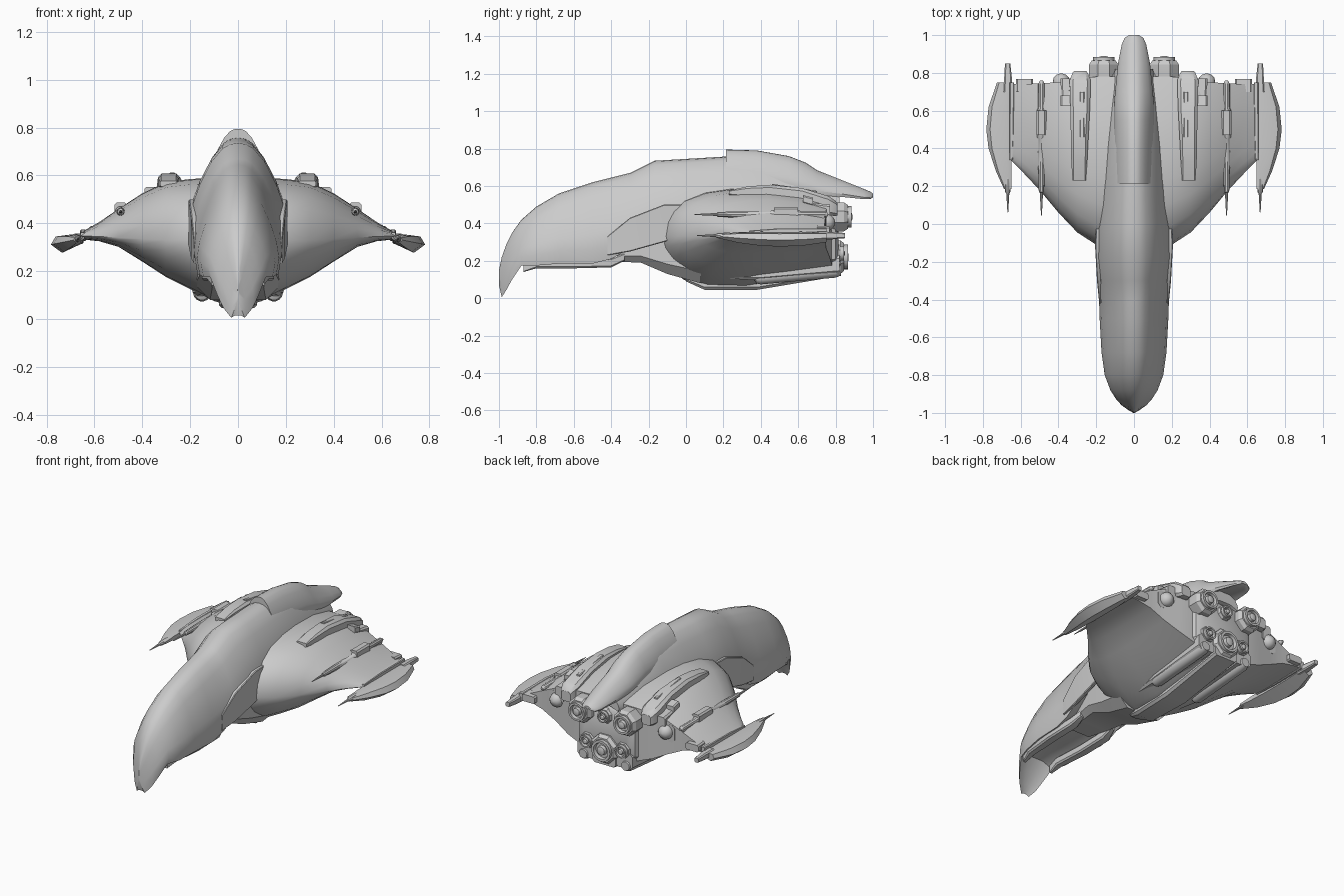
import bpy, bmesh, math


def loft(name, rings, mirror=False):
    """Skin a list of equal-length closed rings and cap both ends."""
    bm = bmesh.new()
    rows = [[bm.verts.new(p) for p in r] for r in rings]
    n = len(rows[0])
    for a, b in zip(rows, rows[1:]):
        for i in range(n):
            j = (i + 1) % n
            bm.faces.new((a[i], a[j], b[j], b[i]))
    bm.faces.new(rows[0])
    bm.faces.new(rows[-1])
    bmesh.ops.remove_doubles(bm, verts=bm.verts, dist=0.0005)
    bmesh.ops.recalc_face_normals(bm, faces=bm.faces)
    me = bpy.data.meshes.new(name)
    bm.to_mesh(me)
    bm.free()
    ob = bpy.data.objects.new(name, me)
    bpy.context.collection.objects.link(ob)
    if mirror:
        ob.modifiers.new("Mirror", 'MIRROR')
    return ob


def octa(y, x, z, hw, hh, c=0.35):
    """Chamfered rectangle standing at depth y."""
    k = c * min(hw, hh)
    pts = [(hw, hh - k), (hw - k, hh), (k - hw, hh), (-hw, hh - k),
           (-hw, k - hh), (k - hw, -hh), (hw - k, -hh), (hw, k - hh)]
    return [(x + a, y, z + b) for a, b in pts]


def block(name, rows, mirror=True):
    return loft(name, [octa(*r) for r in rows], mirror)


def lathe(name, x, z, prof, mirror=True, n=16, tilt=0.0):
    """Turned part along y; prof holds (y, radius)."""
    y0 = prof[0][0]
    rings = []
    for y, r in prof:
        rings.append([(x + r * math.cos(2 * math.pi * i / n), y,
                       z + tilt * (y - y0) + r * math.sin(2 * math.pi * i / n))
                      for i in range(n)])
    return loft(name, rings, mirror)


def hood(y, zt, zb, w, inset=0.03):
    """Arched cross-section with a sharp lower rim and hollowed underside."""
    h = zt - zb
    half = [(.16, .012), (.32, .055), (.56, .2), (.8, .44), (.94, .64), (1, .82),
            (.93, 1.0), (.8, 1 - .3 * inset / h), (.4, 1 - inset / h)]
    r = [(w * a, y, zt - h * b) for a, b in half]
    return ([(0, y, zt)] + r + [(0, y, zb + inset)]
            + [(-a, b, c) for a, b, c in reversed(r)])


# Beaked head and long spine
loft("head_and_spine", [hood(*s) for s in [
    (-1.0, .15, .07, .004, .005), (-.985, .22, .005, .03, .01), (-.96, .29, .045, .065, .02),
    (-.93, .35, .10, .093, .03), (-.88, .42, .175, .125, .03), (-.80, .49, .175, .155, .04),
    (-.68, .56, .185, .172, .04), (-.5, .62, .185, .182, .04), (-.4, .645, .21, .185, .03),
    (-.3, .67, .265, .193, .03), (-.17, .735, .34, .2, .03), (0, .745, .36, .2, .03),
    (.2, .757, .36, .19, .03), (.4, .75, .38, .172, .03), (.6, .69, .42, .145, .03),
    (.75, .62, .45, .115, .03), (.82, .59, .48, .1, .02)]])

# Raised tail cowl running off the back
loft("tail_cowl", [hood(*s) for s in [
    (.215, .795, .6, .105), (.38, .79, .6, .105), (.55, .76, .58, .105),
    (.64, .725, .56, .105), (.70, .685, .55, .1), (.85, .625, .54, .085, .02),
    (.95, .585, .53, .065, .01), (.985, .57, .53, .05, .01), (1.0, .56, .54, .025, .005)]])

# Neck joining the head to the hull
block("neck", [(-.5, 0, .28, .1, .07), (-.35, 0, .28, .125, .085), (-.24, 0, .29, .145, .1),
               (-.1, 0, .28, .16, .15), (.08, 0, .28, .18, .2)], False)

# Jaw rails under the head
block("jaw_rail", [(-.87, .1, .165, .01, .025), (-.8, .105, .185, .025, .025),
                   (-.6, .12, .185, .03, .025), (-.4, .12, .19, .03, .025),
                   (-.33, .115, .22, .015, .02)])
# Cheek plates along the neck
block("cheek_plate", [(-.42, .176, .28, .008, .05), (-.3, .184, .34, .012, .09),
                      (-.12, .194, .4, .012, .1), (.0, .19, .42, .01, .08)])


def wing_section(x, y0, y1, zt, ze, zb):
    shape = [(0, 0), (.015, .3), (.05, .52), (.12, .74), (.25, .91), (.4, .985), (.57, 1),
             (.8, .92), (1, .73), (1, -.74), (.75, -.88), (.5, -1), (.28, -.97), (.15, -.8),
             (.06, -.52), (.015, -.25)]
    return [(x, y0 + (y1 - y0) * f, ze + u * ((zt - ze) if u > 0 else (ze - zb)))
            for f, u in shape]


# Broad blended hull and wings
half = [(.1, -.14, .78, .59, .32, .075), (.2, -.11, .78, .585, .33, .125),
        (.3, -.045, .77, .572, .33, .175), (.4, .06, .75, .525, .335, .24),
        (.5, .18, .745, .46, .34, .302), (.58, .265, .74, .405, .345, .325),
        (.655, .34, .74, .362, .347, .333)]
loft("hull_and_wings",
     [wing_section(-s[0], *s[1:]) for s in reversed(half)]
     + [wing_section(0, -.155, .78, .59, .32, .045)]
     + [wing_section(*s) for s in half])


def tip(y, xo, t, xi=.648):
    w = xo - xi
    z = .338 - .2 * w
    return [(xi, y, .338 + .012 * t), (xi + .25 * w, y, z + .042 * t), (xi + .85 * w, y, z + .032 * t),
            (xo, y, z), (xi + .65 * w, y, z - .033 * t), (xi, y, .338 - .02 * t)]


# Curved wing-tip blades with prongs front and back
loft("wing_tip_blade", [tip(*s) for s in [
    (.185, .688, .35), (.28, .731, .75), (.4, .77, 1), (.5, .782, 1.05),
    (.62, .77, 1), (.75, .725, .7)]], True)
lathe("tip_front_prong", .668, .335, [(.06, .002), (.16, .008), (.17, .014), (.22, .016), (.3, .012)], n=8)
block("tip_rear_prong", [(.7, .667, .335, .024, .022), (.78, .667, .335, .02, .02),
                         (.85, .669, .335, .014, .014)])
block("wing_tip_seam", [(.34, .65, .348, .008, .014), (.5, .648, .35, .012, .024),
                        (.75, .646, .35, .012, .024)])

# Wing cannons
lathe("wing_cannon", .49, .448, [(.045, .002), (.11, .006), (.165, .008), (.17, .014),
      (.3, .018), (.45, .018), (.46, .024), (.6, .024), (.62, .017), (.74, .017), (.76, .008)], n=10)
block("cannon_mount", [(.47, .49, .458, .026, .028), (.6, .49, .458, .026, .028)])
block("cannon_rail", [(.3, .49, .43, .012, .02), (.74, .49, .42, .012, .03)])

# Upper nacelles with side tabs and ridges
block("upper_nacelle", [(.23, .29, .565, .035, .012), (.33, .29, .568, .042, .03),
                        (.45, .288, .565, .046, .042), (.62, .285, .545, .052, .044),
                        (.76, .285, .495, .056, .052), (.80, .285, .48, .04, .04),
                        (.81, .285, .475, .032, .032)])
block("nacelle_ridge", [(.46, .275, .602, .012, .01), (.7, .275, .558, .012, .016)])
block("nacelle_tab", [(.625, .355, .53, .035, .022), (.68, .355, .515, .035, .022)])
block("nacelle_outer_fairing", [(.6, .36, .49, .02, .03), (.77, .36, .45, .03, .05)])

# Engine block across the stern
block("engine_block", [(.55, 0, .33, .16, .2), (.74, 0, .325, .225, .19),
                       (.80, 0, .32, .2, .17), (.815, 0, .32, .17, .15)], False)


def engine(name, x, z, y, r, mirror=True):
    """Octagonal housing and recessed round nozzle."""
    block(name + "_housing", [(y - .22, x, z, r * .9, r * .9), (y - .1, x, z, r * 1.15, r * 1.15, .6),
                              (y - .04, x, z, r * 1.15, r * 1.15, .6),
                              (y - .02, x, z, r * .95, r * .95, .6)], mirror)
    lathe(name + "_nozzle", x, z, [(y - .06, r * .85), (y, r * .85), (y, r * .65), (y - .025, r * .58),
                                   (y - .025, r * .4), (y, r * .34), (y + .004, r * .2)], mirror, 20)


engine("upper_engine", .16, .435, .885, .067)
engine("main_engine", 0, .22, .865, .078, False)
engine("small_upper_engine", 0, .43, .85, .042, False)
engine("small_lower_engine", .125, .24, .845, .046)

# Stern domes and wing vents
lathe("stern_dome", .385, .405, [(.7, .045), (.755, .045), (.775, .04), (.79, .025), (.797, .005)], n=16)
block("dome_mount", [(.68, .385, .4, .06, .06), (.75, .385, .4, .06, .055)])
block("wing_vent", [(.7, .58, .362, .045, .026), (.768, .58, .362, .045, .022)])

# Belly tubes with angular backing fairings
lathe("belly_tube", .15, .108, [(.365, .012), (.375, .03), (.4, .038), (.8, .038), (.83, .028)],
      n=14, tilt=.09)
block("belly_fairing", [(.14, .13, .125, .02, .015), (.4, .135, .14, .055, .045),
                        (.82, .135, .18, .06, .05)])
block("belly_keel", [(.0, 0, .12, .03, .03), (.1, 0, .085, .07, .04), (.38, 0, .085, .08, .04),
                     (.83, 0, .155, .08, .035)], False)

# Smooth shading with crisp edges
bpy.ops.object.select_all(action='SELECT')
bpy.context.view_layer.objects.active = bpy.context.selected_objects[0]
bpy.ops.object.shade_smooth_by_angle(angle=math.radians(32))
